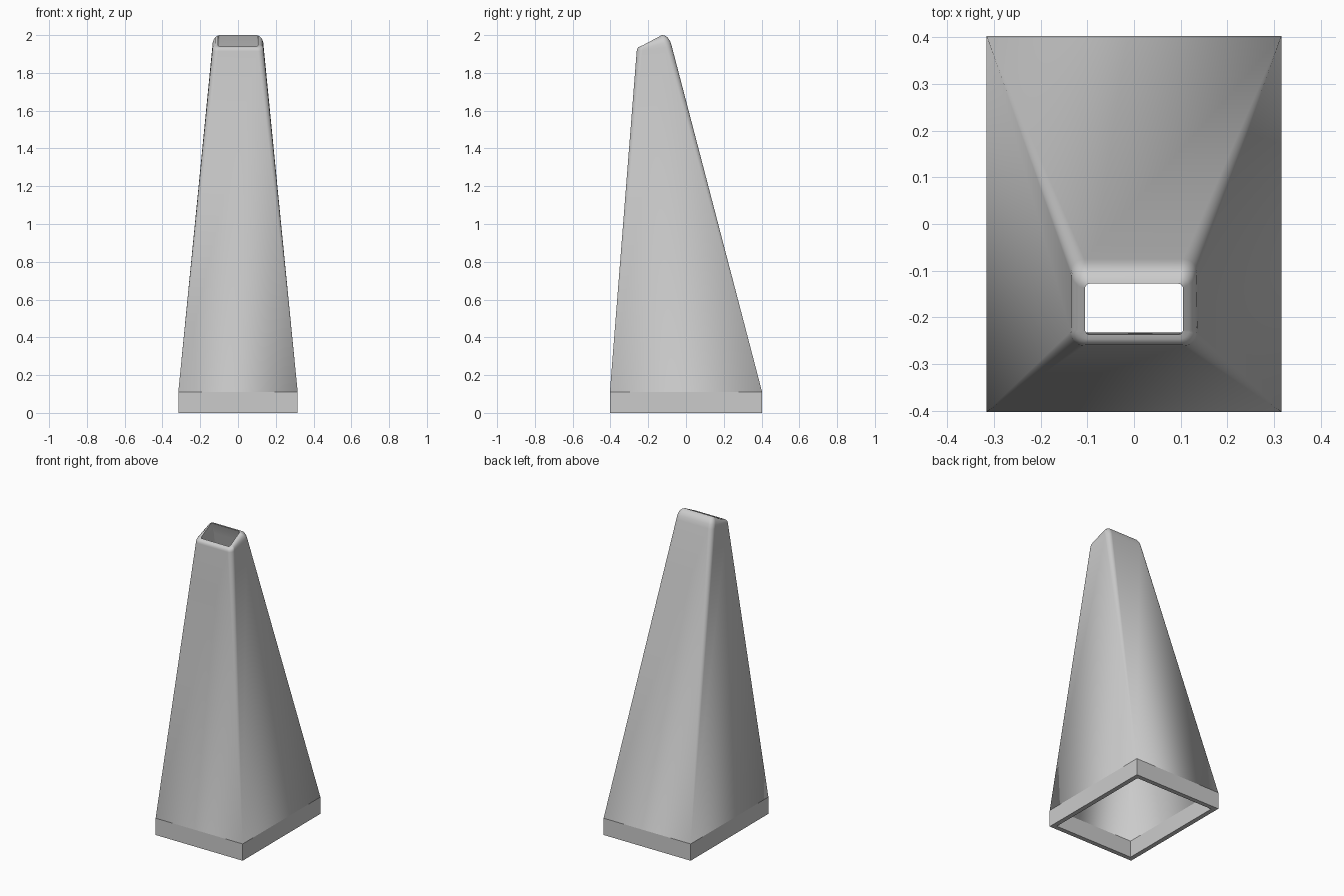
import bpy, bmesh, math

cube = bpy.data.objects.get("Cube")
if cube:
    bpy.data.objects.remove(cube)

mat = bpy.data.materials.new("light grey")
mat.use_nodes = True
grey = (0.6, 0.6, 0.6, 1)
mat.diffuse_color = grey
mat.node_tree.nodes["Principled BSDF"].inputs["Base Color"].default_value = grey

STEPS = 6  # segments per rounded corner


def ring(bm, half_x, front, back, radius, z_front, z_back):
    """Rounded rectangle whose height slopes from front to back."""
    verts = []
    corners = [(half_x, back, 1, 1), (-half_x, back, -1, 1),
               (-half_x, front, -1, -1), (half_x, front, 1, -1)]
    for i, (cx, cy, sx, sy) in enumerate(corners):
        for k in range(STEPS + 1):
            a = math.pi / 2 * (i + k / STEPS)
            x = cx - sx * radius + radius * math.cos(a)
            y = cy - sy * radius + radius * math.sin(a)
            z = z_front + (z_back - z_front) * (y - front) / (back - front)
            verts.append(bm.verts.new((x, y, z)))
    return verts


# Hollow funnel: half width, front, back, corner radius, front and back height
sections = [
    # outer wall
    (0.316, -0.403, 0.403, 0, 0, 0),
    (0.316, -0.403, 0.403, 0, 0.11, 0.11),
    (0.136, -0.261, -0.075, 0.03, 1.915, 1.94),
    # rolled lip
    (0.134, -0.259, -0.084, 0.03, 1.925, 1.967),
    (0.128, -0.254, -0.097, 0.027, 1.933, 1.988),
    (0.118, -0.247, -0.114, 0.02, 1.938, 1.998),
    (0.105, -0.237, -0.128, 0.01, 1.941, 2.0),
    # inner wall
    (0.107, -0.233, -0.098, 0.006, 1.9, 1.92),
    (0.286, -0.373, 0.373, 0, 0.11, 0.11),
    (0.286, -0.373, 0.373, 0, 0, 0),
]
bm = bmesh.new()
rings = [ring(bm, *s) for s in sections]
for a, b in zip(rings, rings[1:] + rings[:1]):
    for i in range(len(a)):
        j = (i + 1) % len(a)
        bm.faces.new((a[i], a[j], b[j], b[i]))
bmesh.ops.remove_doubles(bm, verts=bm.verts, dist=0.0001)
bmesh.ops.recalc_face_normals(bm, faces=bm.faces)

# Crisp crease above the straight base band
for e in bm.edges:
    if all(abs(v.co.z - 0.11) < 0.001 for v in e.verts):
        e.smooth = False

mesh = bpy.data.meshes.new("tapered_funnel")
bm.to_mesh(mesh)
bm.free()
mesh.materials.append(mat)
funnel = bpy.data.objects.new("tapered_funnel", mesh)
bpy.context.collection.objects.link(funnel)
bpy.context.view_layer.objects.active = funnel
funnel.select_set(True)
bpy.ops.object.shade_smooth_by_angle(angle=math.radians(40))

# Keep the big walls flat while the corners stay soft
normals = funnel.modifiers.new("flat_walls", "WEIGHTED_NORMAL")
normals.keep_sharp = True
